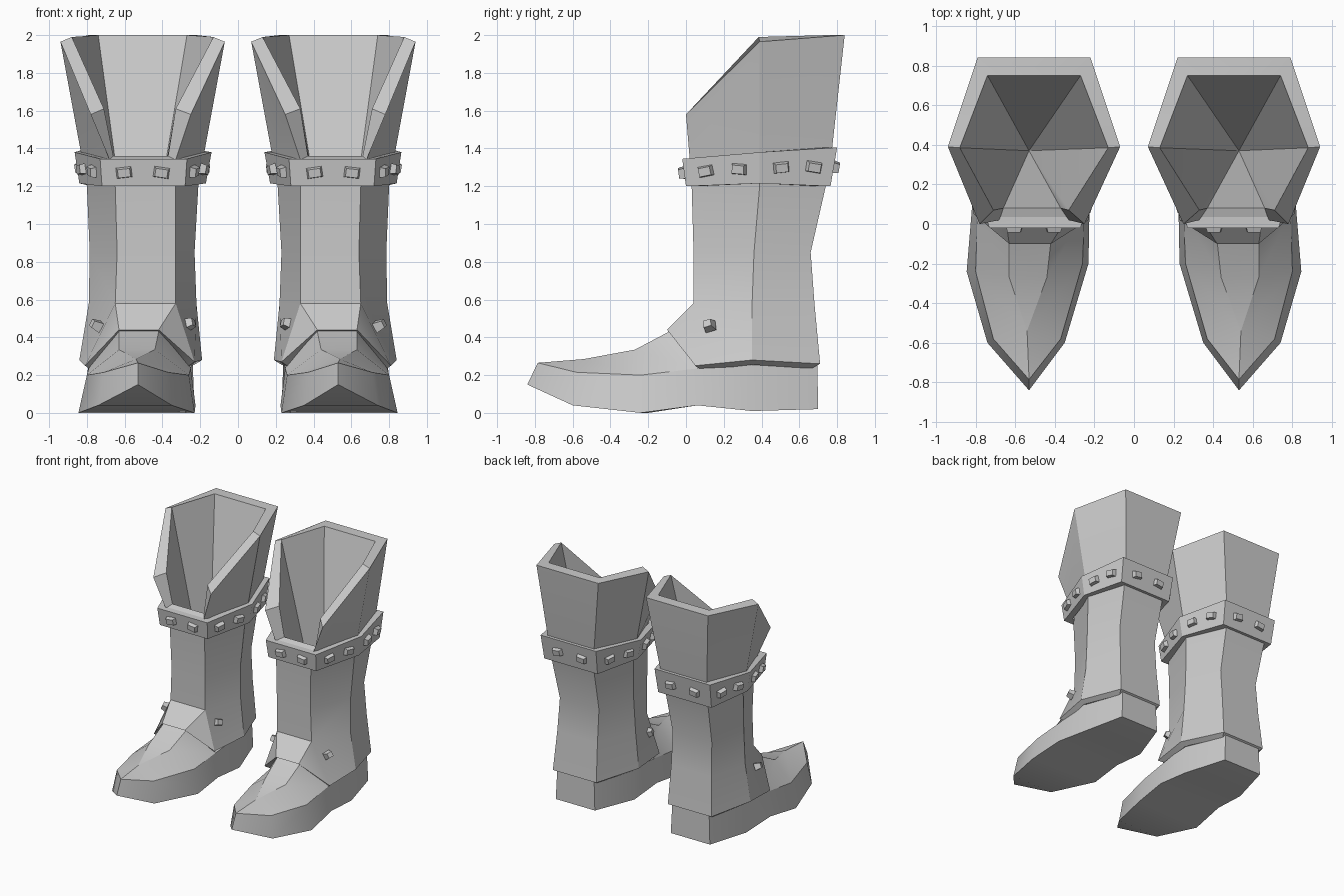
import bpy, bmesh, math
from mathutils import Vector, Matrix

if "Cube" in bpy.data.objects:
    bpy.data.objects.remove(bpy.data.objects["Cube"])

leather = bpy.data.materials.new("grey_leather")
leather.diffuse_color = (0.6, 0.6, 0.6, 1)
leather.use_nodes = True
leather.node_tree.nodes["Principled BSDF"].inputs["Base Color"].default_value = leather.diffuse_color


def finish(bm, name):
    """Turn a bmesh into a part of one boot, mirrored to make the pair."""
    bmesh.ops.recalc_face_normals(bm, faces=bm.faces)
    me = bpy.data.meshes.new(name)
    bm.to_mesh(me)
    bm.free()
    me.materials.append(leather)
    ob = bpy.data.objects.new(name, me)
    bpy.context.collection.objects.link(ob)
    bpy.ops.object.select_all(action='DESELECT')
    ob.select_set(True)
    bpy.context.view_layer.objects.active = ob
    bpy.ops.object.shade_smooth_by_angle(angle=math.radians(28))
    mod = ob.modifiers.new("other_boot", 'MIRROR')
    mod.use_mirror_merge = False
    return ob


def hexagon(front, side, back):
    """Six points from (inner x, outer x, y, z) of the front, side and back."""
    (a, b, fy, fz), (c, d, sy, sz), (e, f, by, bz) = front, side, back
    return [Vector(p) for p in ((a, fy, fz), (b, fy, fz), (d, sy, sz),
                                (f, by, bz), (e, by, bz), (c, sy, sz))]


def bridge(bm, low, high, skip=()):
    n = len(low)
    for i in range(n):
        if i not in skip:
            j = (i + 1) % n
            bm.faces.new((low[i], low[j], high[j], high[i]))


# Leg: hexagonal shaft, open-fronted collar, hollow inside, flared ankle cuff
bm = bmesh.new()
rings = [hexagon(*r) for r in (
    ((.33, .65, .04, .58), (.22, .79, .35, .58), (.34, .71, .68, .58)),
    ((.33, .64, .04, .85), (.23, .785, .36, .85), (.34, .70, .66, .85)),
    ((.33, .65, .03, 1.2), (.21, .80, .39, 1.2), (.33, .72, .74, 1.2)),
    ((.33, .68, .02, 1.34), (.18, .83, .39, 1.37), (.31, .73, .77, 1.37)),
    ((.25, .78, 0, 1.58), (.07, .94, .39, 1.965), (.22, .79, .84, 2)))]
rv = [[bm.verts.new(p) for p in r] for r in rings]
for k in range(3):
    bridge(bm, rv[k], rv[k + 1])
bridge(bm, rv[3], rv[4], skip=(0,))
top, notch = rv[4], rv[3]
inner = [bm.verts.new(p) for p in hexagon(
    (.33, .71, .07, 1.61), (.13, .88, .385, 1.99), (.27, .74, .75, 2))]
n_in, n_out = bm.verts.new((.37, .08, 1.36)), bm.verts.new((.66, .08, 1.36))
bridge(bm, top, inner, skip=(0,))
bm.faces.new((top[1], notch[1], n_out, inner[1]))
bm.faces.new((top[0], notch[0], n_in, inner[0]))
bm.faces.new((notch[0], notch[1], n_out, n_in))
apex = bm.verts.new((.53, .37, .45))
loop = [n_in, n_out] + inner[1:] + [inner[0]]
for i, v in enumerate(loop):
    bm.faces.new((v, loop[(i + 1) % len(loop)], apex))

cuff_pts = [(.42, -.1, .44), (.63, -.1, .44), (.81, .05, .25), (.84, .35, .28),
            (.73, .71, .26), (.33, .71, .26), (.19, .35, .28), (.23, .02, .27)]
cuff = [bm.verts.new(p) for p in cuff_pts]
a = rv[0]
for f in ((a[0], a[1], cuff[1], cuff[0]), (a[1], cuff[2], cuff[1]),
          (a[1], a[2], cuff[3], cuff[2]), (a[2], a[3], cuff[4], cuff[3]),
          (a[3], a[4], cuff[5], cuff[4]), (a[4], a[5], cuff[6], cuff[5]),
          (a[5], a[0], cuff[7], cuff[6]), (a[0], cuff[0], cuff[7])):
    bm.faces.new(f)
centre = Vector((.53, .33, 0))
under = []
for p in cuff_pts:
    q = centre + (Vector((p[0], p[1], 0)) - centre) * .88
    under.append(bm.verts.new((q.x, q.y, p[2] - .025)))
bridge(bm, cuff, under)
bm.faces.new(under)
finish(bm, "leg")

# Strap band around the shaft
bm = bmesh.new()
band_low = hexagon((.28, .72, -.0, 1.2), (.17, .84, .39, 1.215), (.28, .77, .765, 1.2))
band_high = hexagon((.27, .73, -.02, 1.345), (.14, .865, .39, 1.38), (.27, .78, .80, 1.405))


def shrink(ring, t):
    c = Vector((.515, .39, 0))
    return [Vector((c.x + (p.x - c.x) * t, c.y + (p.y - c.y) * t, p.z)) for p in ring]


loops = [[bm.verts.new(p) for p in r] for r in
         (shrink(band_low, .84), band_low, band_high, shrink(band_high, .84))]
for k in range(4):
    bridge(bm, loops[k], loops[(k + 1) % 4])
finish(bm, "band")


def add_stud(bm, pos, normal, along, tilt, w=.09, h=.062, depth=.03):
    """Tapered block sitting on a face."""
    n, x = normal.normalized(), along.normalized()
    x = Matrix.Rotation(tilt, 3, n) @ x
    y = n.cross(x)
    base, tip = [], []
    for sx, sy in ((-1, -1), (1, -1), (1, 1), (-1, 1)):
        off = x * sx * w / 2 + y * sy * h / 2
        base.append(bm.verts.new(pos + off - n * .015))
        tip.append(bm.verts.new(pos + off * .72 + n * depth))
    bridge(bm, base, tip)
    bm.faces.new(tip)
    bm.faces.new(base[::-1])


# Two studs on each side of the band
bm = bmesh.new()
for i in range(6):
    j = (i + 1) % 6
    l0, l1, h0, h1 = band_low[i], band_low[j], band_high[i], band_high[j]
    along = l1 - l0
    normal = along.cross(h0 - l0)
    for k, t in enumerate((.29, .73)):
        pos = (l0.lerp(l1, t) + h0.lerp(h1, t)) / 2
        add_stud(bm, pos, normal, along, -.12 if k else .15)
finish(bm, "band_studs")

# One stud on each side of the ankle
bm = bmesh.new()
for fi, side, cu in (((.65, .04, .58), (.79, .35, .58), (.81, .05, .25)),
                     ((.33, .04, .58), (.22, .35, .58), (.23, .02, .27))):
    fi, side, cu = Vector(fi), Vector(side), Vector(cu)
    nrm = (side - fi).cross(cu - fi)
    if (nrm.x > 0) != (fi.x > .5):
        nrm = -nrm
    pos = fi + (side - fi) * .26 + (cu - fi) * .36
    add_stud(bm, pos, nrm, side - fi, .3, .06, .055, .035)
finish(bm, "ankle_studs")

# Shoe: sole outline, side wall and crown over the toes
bm = bmesh.new()
sole_pts = [(.53, -.84, .15), (.74, -.6, .04), (.845, -.24, 0), (.82, .06, .04),
            (.80, .35, .01), (.71, .70, .02), (.35, .70, .02), (.23, .35, .01),
            (.225, .06, .04), (.23, -.2, 0), (.35, -.6, .04)]
wall_pts = [(.53, -.785, .265), (.71, -.58, .215), (.80, -.24, .20), (.79, .06, .235),
            (.79, .35, .27), (.70, .695, .26), (.36, .695, .26), (.24, .35, .27),
            (.25, .06, .235), (.26, -.2, .20), (.37, -.58, .215)]
s = [bm.verts.new(p) for p in sole_pts]
w = [bm.verts.new(p) for p in wall_pts]
bridge(bm, s, w)
bm.faces.new((s[0], s[1], s[10]))
for i in range(1, 5):
    bm.faces.new((s[i], s[i + 1], s[10 - i], s[11 - i]))
mid, a_in, a_out, b_in, b_out, c_in, c_out = [bm.verts.new(p) for p in (
    (.54, -.54, .285), (.44, -.27, .335), (.63, -.27, .335), (.42, -.09, .43),
    (.63, -.09, .43), (.36, .1, .5), (.62, .1, .5))]
for f in ((w[0], w[1], mid), (w[0], mid, w[10]),
          (mid, w[1], w[2], a_out), (mid, a_in, w[9], w[10]), (mid, a_out, a_in),
          (a_out, w[2], w[3], b_out), (a_in, b_in, w[8], w[9]),
          (a_in, a_out, b_out, b_in), (b_in, b_out, c_out, c_in),
          (b_out, w[3], c_out), (b_in, c_in, w[8]),
          (c_in, c_out, w[3], w[8]), (w[3], w[4], w[7], w[8]), (w[4], w[5], w[6], w[7])):
    bm.faces.new(f)
finish(bm, "shoe")
